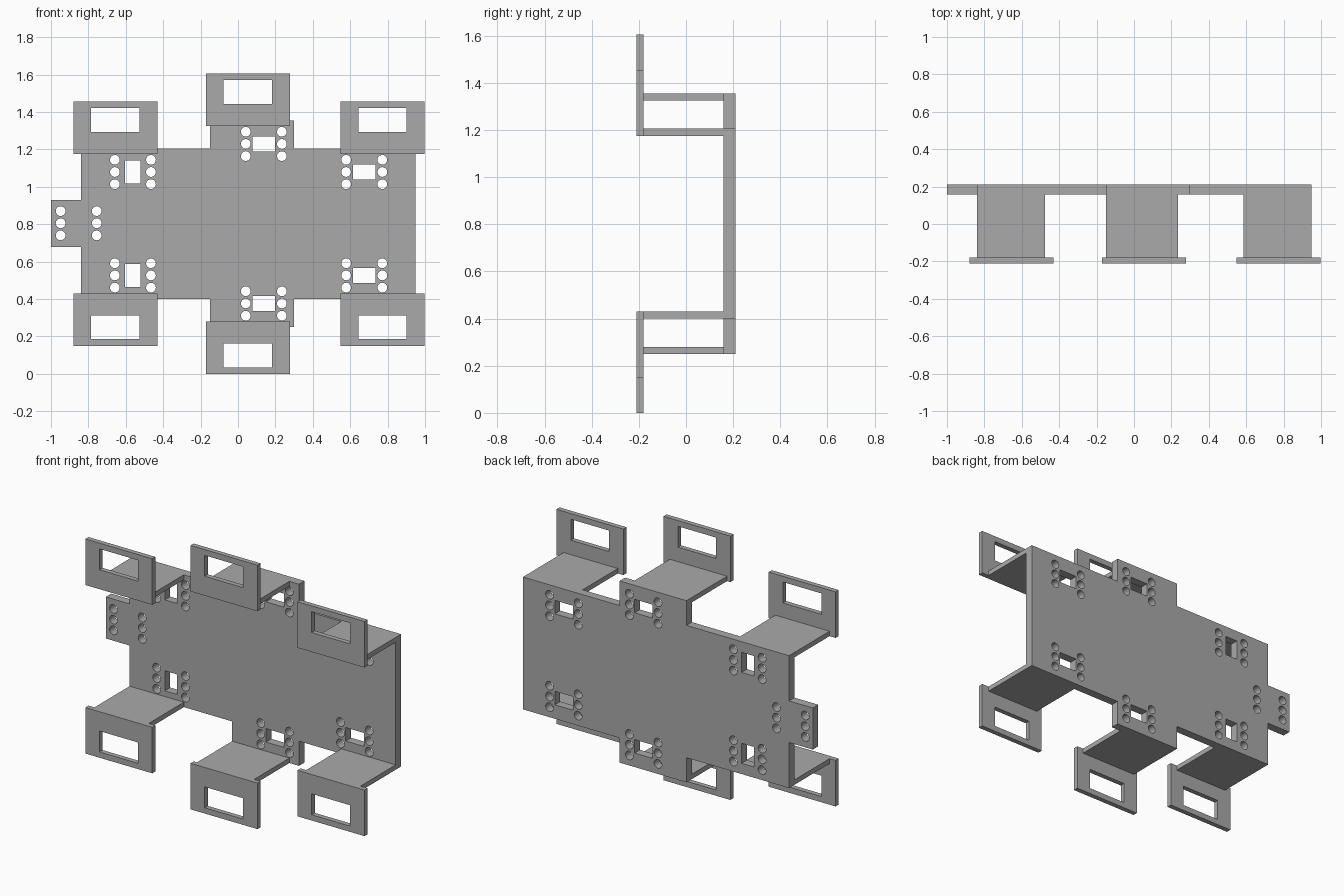
import bpy, bmesh, math
from mathutils import Matrix

if "Cube" in bpy.data.objects:
    bpy.data.objects.remove(bpy.data.objects["Cube"], do_unlink=True)

MID_Z = 0.8025                     # height of the mirror line
grey = bpy.data.materials.new("grey")
grey.use_nodes = True
colour = (0.4, 0.4, 0.4, 1)
grey.diffuse_color = colour
grey.node_tree.nodes["Principled BSDF"].inputs["Base Color"].default_value = colour


def rect(x0, x1, z0, z1):
    return [(x0, z0), (x1, z0), (x1, z1), (x0, z1)]


def circle(x, z, r=0.026, n=24):
    return [(x + r * math.cos(2 * math.pi * i / n),
             z + r * math.sin(2 * math.pi * i / n)) for i in range(n)]


def flip(loop):
    return [(x, 2 * MID_Z - z) for x, z in loop]


def plate(name, loops, y0, y1):
    """Upright sheet: the first loop is the outline, the rest are holes."""
    curve = bpy.data.curves.new(name, 'CURVE')
    curve.dimensions = '2D'
    curve.fill_mode = 'BOTH'
    curve.extrude = (y1 - y0) / 2
    for loop in loops:
        spline = curve.splines.new('POLY')
        spline.points.add(len(loop) - 1)
        for point, (x, z) in zip(spline.points, loop):
            point.co = (x, z, 0, 1)
        spline.use_cyclic_u = True
        spline.use_smooth = False
    helper = bpy.data.objects.new(name + " outline", curve)
    bpy.context.collection.objects.link(helper)
    depsgraph = bpy.context.evaluated_depsgraph_get()
    mesh = bpy.data.meshes.new_from_object(helper.evaluated_get(depsgraph))
    bpy.data.objects.remove(helper, do_unlink=True)
    bpy.data.curves.remove(curve)

    bm = bmesh.new()
    bm.from_mesh(mesh)
    bmesh.ops.remove_doubles(bm, verts=bm.verts, dist=0.0001)
    stand = Matrix.Translation((0, (y0 + y1) / 2, 0)) @ Matrix.Rotation(math.pi / 2, 4, 'X')
    bmesh.ops.transform(bm, matrix=stand, verts=bm.verts)
    bmesh.ops.recalc_face_normals(bm, faces=bm.faces)
    bm.to_mesh(mesh)
    bm.free()
    mesh.name = name
    mesh.materials.clear()
    mesh.materials.append(grey)
    obj = bpy.data.objects.new(name, mesh)
    bpy.context.collection.objects.link(obj)


def hole_columns(x, z):
    """Two columns of three screw holes."""
    return [circle(x + side * 0.0965, z + row * 0.065)
            for side in (-1, 1) for row in (-1, 0, 1)]


# Back plate: right half of the outline is listed up, left half down
outline = [(-0.84, 0.40), (-0.15, 0.40), (-0.15, 0.25), (0.30, 0.25),
           (0.30, 0.40), (0.95, 0.40)]
outline += flip(outline)[::-1]
outline += [(-0.84, 0.93), (-1.0, 0.93), (-1.0, 0.677), (-0.84, 0.677)]

# Hole groups: centre x, centre z, slot half width, slot half height
holes = hole_columns(-0.852, 0.805)
for x, z, w, h in ((-0.562, 1.079, 0.041, 0.061),
                   (0.138, 1.229, 0.061, 0.041),
                   (0.675, 1.079, 0.061, 0.041)):
    group = hole_columns(x, z) + [rect(x - w, x + w, z - h, z + h)]
    holes += group + [flip(loop) for loop in group]
plate("back_plate", [outline] + holes, 0.158, 0.21)

# Brackets: a flat arm and an upright face with a window, mirrored top to bottom
for label, x, z in (("right", -0.84, 1.175), ("middle", -0.15, 1.325), ("left", 0.585, 1.175)):
    arm = rect(x, x + 0.365 + (0.02 if label == "middle" else 0), z, z + 0.03)
    fx = x - 0.03 if label != "middle" else x - 0.022
    if label == "right":
        fx = x - 0.04
    elif label == "left":
        fx = x - 0.037
    face = rect(fx, fx + 0.45, z, z + 0.28)
    window = rect(fx + 0.095, fx + 0.353, z + 0.118, z + 0.245)
    for end, turn in (("upper", lambda loop: loop), ("lower", flip)):
        plate(f"{end}_{label}_arm", [turn(arm)], -0.18, 0.158)
        plate(f"{end}_{label}_face", [turn(face), turn(window)], -0.21, -0.18)
